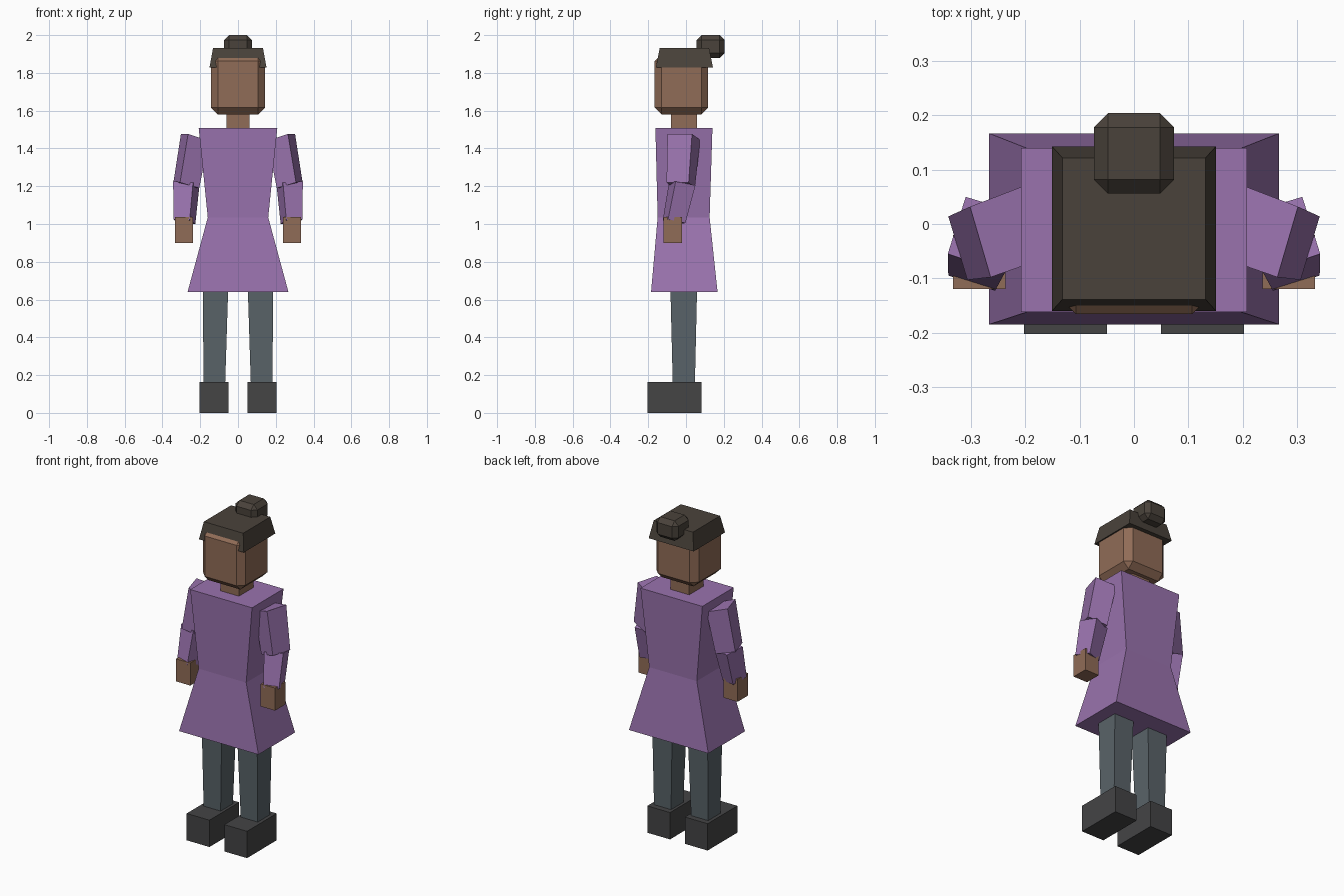
import bpy, bmesh

if "Cube" in bpy.data.objects:
    bpy.data.objects.remove(bpy.data.objects["Cube"])


def material(name, rgb):
    m = bpy.data.materials.new(name)
    m.diffuse_color = (*rgb, 1)
    m.use_nodes = True
    m.node_tree.nodes["Principled BSDF"].inputs["Base Color"].default_value = m.diffuse_color
    return m


COAT = material("purple_cloth", (0.32, 0.17, 0.42))
SKIN = material("skin", (0.28, 0.15, 0.095))
HAIR = material("dark_hair", (0.068, 0.055, 0.043))
TROUSERS = material("slate_cloth", (0.10, 0.125, 0.14))
SHOES = material("dark_leather", (0.058, 0.058, 0.06))


def rect(x0, x1, y0, y1, z):
    """Level rectangular cross-section."""
    return [(x0, y0, z), (x1, y0, z), (x1, y1, z), (x0, y1, z)]


def loft(name, rings, mat, bevel=0, mirror=False):
    """Closed solid through four-sided rings, listed from bottom to top."""
    bm = bmesh.new()
    loops = [[bm.verts.new(p) for p in ring] for ring in rings]
    bm.faces.new(loops[0])
    bm.faces.new(loops[-1])
    for a, b in zip(loops, loops[1:]):
        for i in range(4):
            j = (i + 1) % 4
            bm.faces.new((a[i], a[j], b[j], b[i]))
    if bevel:
        bmesh.ops.bevel(bm, geom=bm.edges[:], offset=bevel, segments=1,
                        affect='EDGES')
    bmesh.ops.recalc_face_normals(bm, faces=bm.faces[:])
    me = bpy.data.meshes.new(name)
    bm.to_mesh(me)
    bm.free()
    me.materials.append(mat)
    ob = bpy.data.objects.new(name, me)
    bpy.context.collection.objects.link(ob)
    if mirror:
        ob.modifiers.new("Mirror", 'MIRROR').use_axis[0] = True
    return ob


def box(name, x0, x1, y0, y1, z0, z1, mat, **kw):
    return loft(name, [rect(x0, x1, y0, y1, z0), rect(x0, x1, y0, y1, z1)], mat, **kw)


# Shoes and legs
box("shoes", 0.05, 0.203, -0.203, 0.082, 0, 0.163, SHOES, mirror=True)
loft("legs", [rect(0.068, 0.182, -0.07, 0.047, 0.15),
              rect(0.05, 0.187, -0.084, 0.06, 0.72)], TROUSERS, mirror=True)

# Coat: flared hem, waist, shoulders
loft("coat", [rect(-0.267, 0.267, -0.185, 0.167, 0.64),
              rect(-0.16, 0.16, -0.15, 0.125, 1.035),
              rect(-0.208, 0.208, -0.162, 0.14, 1.508)], COAT)

# Upper arms, turned and leaning outwards
loft("upper_arms", [
    [(0.205, -0.07, 1.19), (0.307, -0.103, 1.22), (0.342, 0.014, 1.22), (0.232, 0.047, 1.19)],
    [(0.155, -0.06, 1.44), (0.264, -0.098, 1.477), (0.302, 0.032, 1.477), (0.19, 0.075, 1.445)],
], COAT, mirror=True)

# Forearms, swung forwards
loft("forearms", [
    [(0.256, -0.123, 1.02), (0.342, -0.095, 1.025), (0.315, -0.003, 1.005), (0.226, -0.03, 1.0)],
    [(0.238, -0.09, 1.22), (0.343, -0.055, 1.225), (0.31, 0.05, 1.205), (0.205, 0.018, 1.195)],
], COAT, mirror=True)
box("hands", 0.237, 0.333, -0.12, -0.02, 0.9, 1.037, SKIN, mirror=True)

# Neck and chamfered head
box("neck", -0.062, 0.062, -0.08, 0.058, 1.48, 1.6, SKIN)
box("head", -0.143, 0.143, -0.166, 0.117, 1.58, 1.898, SKIN, bevel=0.036)

# Hair cap and bun
loft("hair_cap", [rect(-0.151, 0.151, -0.16, 0.143, 1.828),
                  rect(-0.132, 0.132, -0.139, 0.122, 1.932)], HAIR)
box("hair_bun", -0.074, 0.074, 0.056, 0.204, 1.878, 2.0, HAIR, bevel=0.026)
